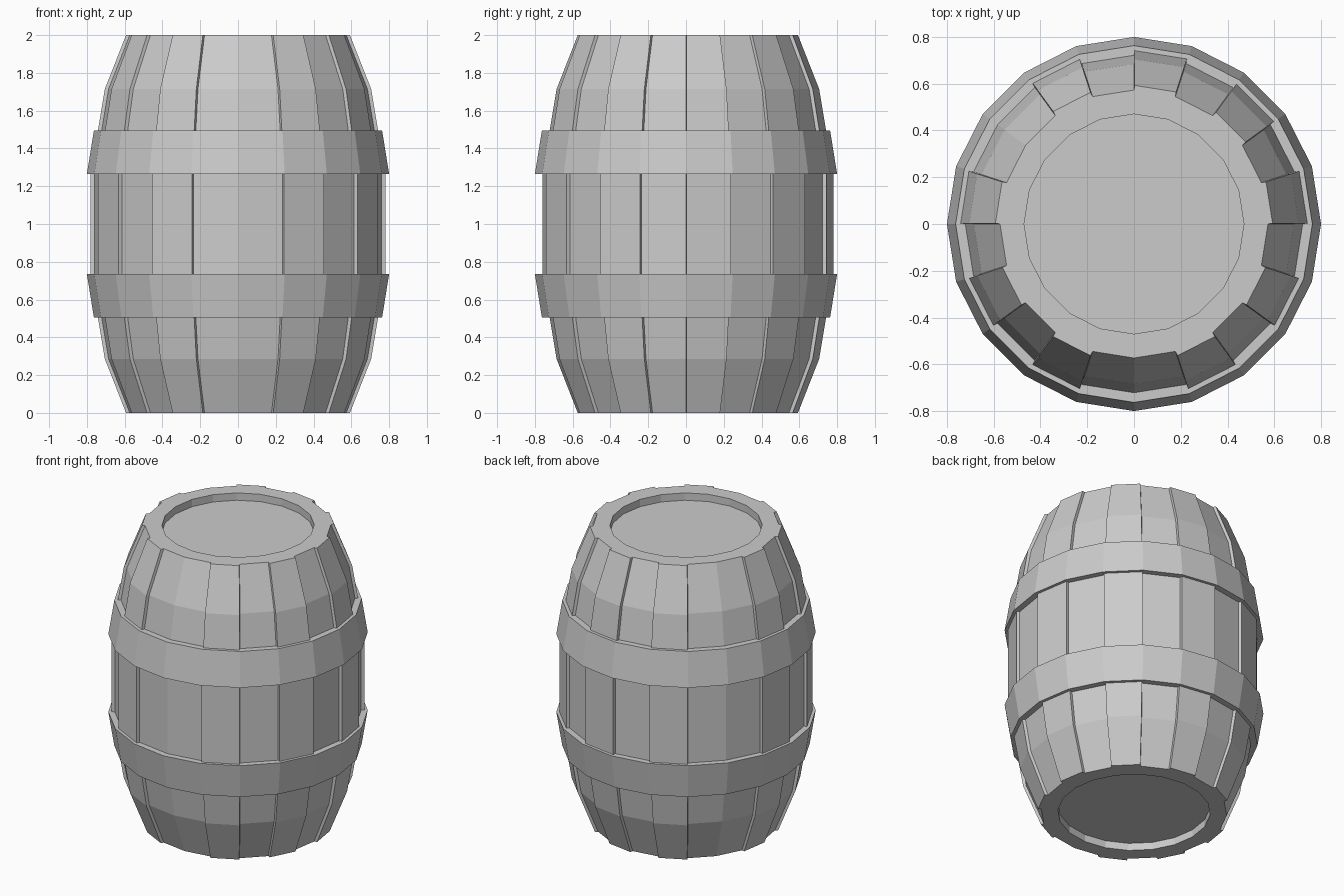
import bpy, bmesh, math
from mathutils import Vector

if "Cube" in bpy.data.objects:
    bpy.data.objects.remove(bpy.data.objects["Cube"])

SIDES = 20


def lathe(bm, profile, closed):
    """Spin (radius, z) points into rings; returns faces by column and the rings."""
    rings = []
    for r, z in profile:
        rings.append([bm.verts.new((r * math.cos(math.tau * i / SIDES),
                                    r * math.sin(math.tau * i / SIDES), z))
                      for i in range(SIDES)])
    count = len(rings) if closed else len(rings) - 1
    columns = []
    for i in range(SIDES):
        j = (i + 1) % SIDES
        column = []
        for k in range(count):
            a, b = rings[k], rings[(k + 1) % len(rings)]
            column.append(bm.faces.new((a[i], a[j], b[j], b[i])))
        columns.append(column)
    return columns, rings


def finish(bm, name):
    bmesh.ops.recalc_face_normals(bm, faces=bm.faces)
    mesh = bpy.data.meshes.new(name)
    bm.to_mesh(mesh)
    bm.free()
    obj = bpy.data.objects.new(name, mesh)
    bpy.context.collection.objects.link(obj)
    return obj


# Barrel body: bulging wall with a shallow recess in both ends
half = [(0.47, 0.05), (0.47, 0.0), (0.573, 0.0), (0.685, 0.285), (0.76, 0.735)]
profile = half + [(r, 2 - z) for r, z in reversed(half)]
bm = bmesh.new()
columns, rings = lathe(bm, profile, False)
bm.faces.new(rings[0])
bm.faces.new(rings[-1])
bmesh.ops.recalc_face_normals(bm, faces=bm.faces)

# Raised staves: pull out nearly every other column of the wall
for i in (0, 2, 4, 6, 9, 11, 13, 16, 18):
    wall = columns[i][2:7]
    out = bmesh.ops.extrude_face_region(bm, geom=wall)
    verts = [g for g in out["geom"] if isinstance(g, bmesh.types.BMVert)]
    bmesh.ops.delete(bm, geom=[f for f in wall if f.is_valid], context='FACES_ONLY')
    mid = math.tau * (i + 0.5) / SIDES
    bmesh.ops.translate(bm, verts=verts,
                        vec=Vector((math.cos(mid), math.sin(mid), 0)) * 0.02)
finish(bm, "barrel_staves")

# Hoops: sloped bands, mirrored about mid height
hoop = [(0.80, 0.735), (0.763, 0.505), (0.715, 0.505), (0.752, 0.735)]
for name, section in (("lower_hoop", hoop),
                      ("upper_hoop", [(r, 2 - z) for r, z in hoop])):
    bm = bmesh.new()
    lathe(bm, section, True)
    finish(bm, name)
